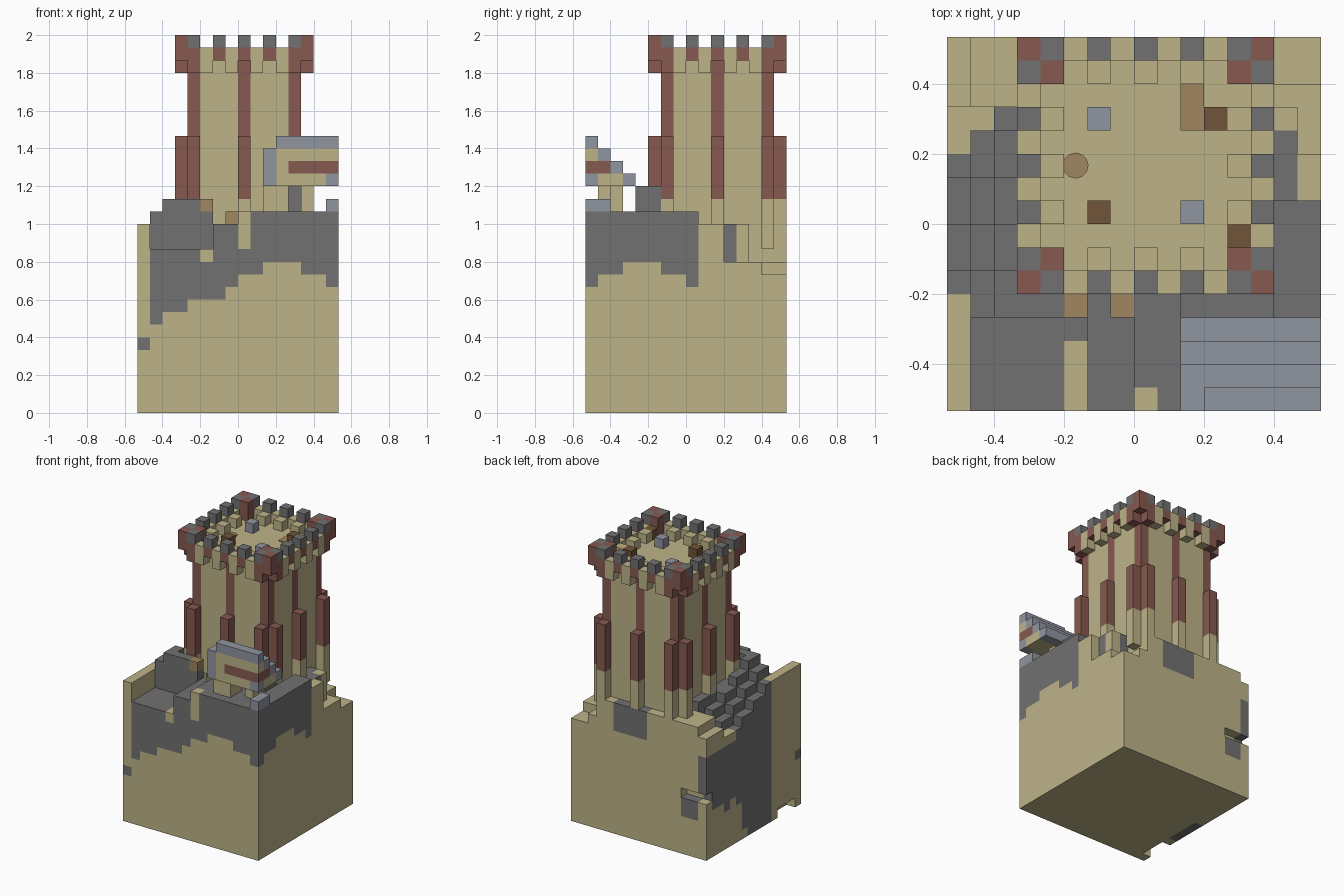
import bpy

old = bpy.data.objects.get("Cube")
if old:
    bpy.data.objects.remove(old, do_unlink=True)

UNIT = 1 / 15   # edge of one block
HALF = 8        # half the plan width in blocks


def material(name, red, green, blue):
    mat = bpy.data.materials.new(name)
    mat.use_nodes = True
    colour = (red, green, blue, 1)
    mat.diffuse_color = colour
    mat.node_tree.nodes["Principled BSDF"].inputs["Base Color"].default_value = colour
    return mat


MATERIALS = [
    material("sandstone", .51, .45, .25),
    material("dark_rock", .165, .165, .165),
    material("red_brick", .24, .10, .08),
    material("blue_slate", .28, .30, .35),
    material("dark_wood", .16, .09, .04),
    material("light_wood", .35, .24, .12),
]
SAND, ROCK, BRICK, SLATE, WOOD, PLANK = range(len(MATERIALS))

DIRECTIONS = [(axis, side) for axis in range(3) for side in (0, 1)]


def build(name, cells):
    """Make one object from a dictionary of block position -> colour."""
    points, verts, faces, colours = {}, [], [], []

    def corner(p):
        if p not in points:
            points[p] = len(verts)
            verts.append(((p[0] - HALF) * UNIT, (p[1] - HALF) * UNIT, p[2] * UNIT))
        return points[p]

    for cell, colour in cells.items():
        for axis, side in DIRECTIONS:
            neighbour = list(cell)
            neighbour[axis] += 2 * side - 1
            if tuple(neighbour) in cells:
                continue
            u, v = (axis + 1) % 3, (axis + 2) % 3
            loop = []
            for du, dv in ((0, 0), (1, 0), (1, 1), (0, 1)):
                p = list(cell)
                p[axis] += side
                p[u] += du
                p[v] += dv
                loop.append(corner(tuple(p)))
            faces.append(loop if side else loop[::-1])
            colours.append(colour)
    mesh = bpy.data.meshes.new(name)
    mesh.from_pydata(verts, [], faces)
    for mat in MATERIALS:
        mesh.materials.append(mat)
    mesh.polygons.foreach_set("material_index", colours)
    obj = bpy.data.objects.new(name, mesh)
    bpy.context.collection.objects.link(obj)
    return obj


def fill(cells, xs, ys, zs, colour):
    for i in xs:
        for j in ys:
            for k in zs:
                cells[i, j, k] = colour


def span(a, b):
    return range(a, b + 1)


# Rocky base: height of the ground at each plan position
def ground(i, j):
    if i < 3 and 5 <= j <= 12:                      # winding steps on the left
        step = 17 - (j - 4) // 2 if j > 5 else 17
        return max(12, step - (2 - i))
    if j < 4:                                       # front terrace
        return 15 if i == 0 else 13 if i < 6 else 15 if i < 8 else 16
    if j == 4:
        return 15 if i == 0 else 16 if i == 1 else 17 if i < 6 else 15 if i < 8 else 16
    if i > 13:                                      # right side falls to the back
        if j < 9:
            return 16
        if j < 11:
            return 15
        if j < 13:
            return 12 if i == 15 else 15
        return 12 if j == 13 else 11
    if j > 12:
        return 13 if i == 0 else 12 if i == 13 else 14
    return 15


# Lower edge of the dark rock along the front, right and left faces
FRONT = [99, 7, 8, 8, 9, 9, 9, 10, 11, 11, 12, 12, 12, 11, 11, 10]
RIGHT = [10, 11, 11, 12, 12, 12, 11, 11, 10]
LEFT = [0, 0, 0, 0, 1, 4, 5, 4, 5, 5, 6]


def rock_colour(i, j, k):
    if i == 0:
        if j < 5:
            return ROCK if j == 0 and k == 5 else SAND
        return ROCK if k >= LEFT[j - 5] and not (j > 10 and k > 10) else SAND
    if i < 3 and j == 15 and k in (4, 5):
        return ROCK
    if j == 15:
        return ROCK if i in span(7, 10) and k > 10 else SAND
    if j < 3 and i == 5 and k > 11:
        return SAND
    if j == 0 and i == 8 and k > 12:
        return SAND
    if i == 15:
        return ROCK if j < 9 and k >= RIGHT[j] else SAND
    limit = {1: 12, 14: 12}.get(i, 13)
    return ROCK if j < limit and k >= FRONT[i] else SAND


base = {}
for i in range(16):
    for j in range(16):
        for k in range(ground(i, j)):
            notch = i < 3 and j == 15 and k == 6
            chip = i == 0 and j in span(1, 3) and k == 0
            if not (notch or chip):
                base[i, j, k] = rock_colour(i, j, k)
fill(base, span(10, 13), span(4, 5), [16, 17], ROCK)
base[5, 4, 16] = PLANK
base[7, 4, 15] = PLANK
build("rock_base", base)

# Tower shaft with brick stripes at its corners and mid sides
X0, X1, Y0, Y1 = 4, 12, 6, 14
MID_X, MID_Y = 8, 10
shaft = {}
fill(shaft, span(X0, X1), span(Y0, Y1), range(11, 28), SAND)
for i in (X0, MID_X, X1):
    for j in (Y0, MID_Y, Y1):
        if (i, j) != (MID_X, MID_Y):
            fill(shaft, [i], [j], range(17, 28), BRICK)
build("tower_shaft", shaft)

# Buttresses against the stripes
buttress = {}
for a in (X0, MID_X, X1):
    for b in (Y0 - 1, Y1 + 1):
        fill(buttress, [a], [b], range(13, 17), SAND)
        fill(buttress, [a], [b], range(17, 22), BRICK)
for b in (Y0, MID_Y, Y1):
    for a in (X0 - 1, X1 + 1):
        fill(buttress, [a], [b], range(13, 17), SAND)
        fill(buttress, [a], [b], range(17, 22), BRICK)
build("buttresses", buttress)

# Overhanging parapet: corbels, brick panels, merlons and inner blocks
parapet, merlons = {}, {}
for i in span(X0 - 1, X1 + 1):
    for j in span(Y0 - 1, Y1 + 1):
        dx, dy = abs(i - MID_X), abs(j - MID_Y)
        ring, low = max(dx, dy), min(dx, dy)
        if ring == 5 and low >= 4:                  # corner clusters
            fill(parapet, [i], [j], [28] if low == 5 else [27, 28], BRICK)
            merlons[i, j, 29] = BRICK if low == 5 else ROCK
        elif ring == 5 and low % 2:
            fill(parapet, [i], [j], [27, 28], SAND)
        elif ring == 5:
            parapet[i, j, 28] = BRICK
            merlons[i, j, 29] = ROCK
        elif ring == 4 and low == 4:
            parapet[i, j, 28] = BRICK
            merlons[i, j, 29] = BRICK
        elif ring == 4 and low % 2 == 0:
            parapet[i, j, 28] = SAND
build("parapet", parapet)
build("merlons", merlons)

# Crates and blocks on the tower floor
crates = {(6, 12, 28): SLATE, (10, 8, 28): SLATE, (6, 8, 28): WOOD,
          (11, 12, 28): WOOD, (12, 7, 28): WOOD}
build("floor_crates", crates)


# Thin wooden plates on the tower floor
def finish_plate(name):
    obj = bpy.context.object
    obj.name = name
    obj.data.materials.append(MATERIALS[PLANK])
    return obj


FLOOR = 28 * UNIT + .003
bpy.ops.mesh.primitive_cylinder_add(vertices=12, radius=.037, depth=.006,
                                    location=(-2.5 * UNIT, 2.5 * UNIT, FLOOR))
finish_plate("round_plate")
bpy.ops.mesh.primitive_cube_add(size=1, location=(2.5 * UNIT, 5 * UNIT, FLOOR))
finish_plate("long_plate").scale = (UNIT, 2 * UNIT, .006)

# Small gatehouse: posts, banded wall and stepped slate roof
house = {}
fill(house, span(11, 15), [0], [18, 19, 20], SAND)
fill(house, span(11, 15), [1, 2], [18], SAND)
fill(house, span(12, 15), [0, 1], [19], BRICK)
fill(house, [10], [0], [18, 19, 20], SLATE)
house[15, 0, 18] = SLATE
for i in (10, 11, 13):
    fill(house, [i], [2], [16, 17, 18], SAND)
fill(house, [10, 11], [1], [16, 17], SAND)
build("gatehouse", house)

roof = {}
for j in range(4):
    fill(roof, span(11 if j == 0 else 10, 15), [j], [21 - j], SLATE)
build("slate_roof", roof)

sill = {}
fill(sill, [15], [0, 1], [16], SLATE)
build("corner_sill", sill)
